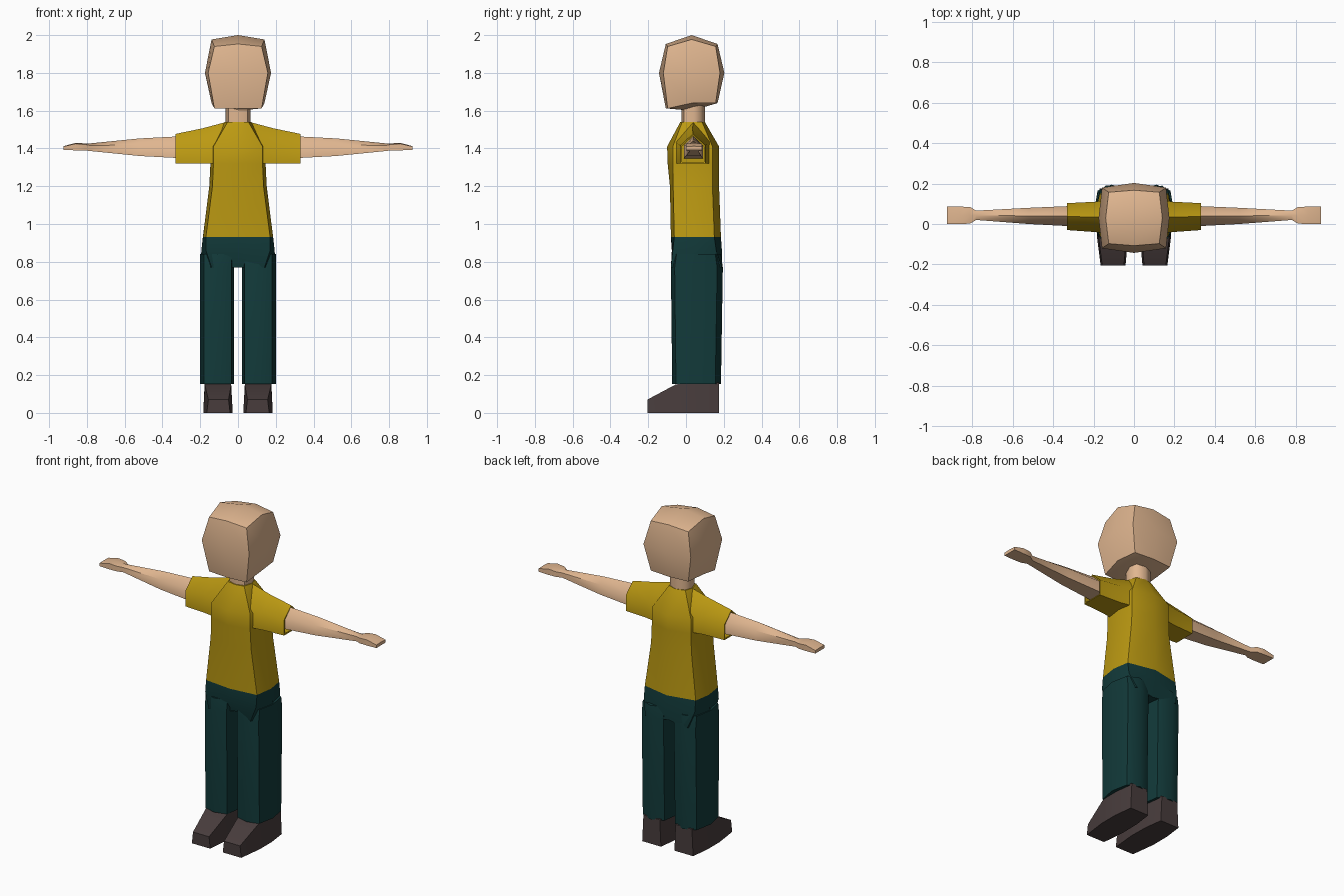
import bpy, bmesh, math

if "Cube" in bpy.data.objects:
    bpy.data.objects.remove(bpy.data.objects["Cube"])


def material(name, rgb):
    m = bpy.data.materials.new(name)
    m.diffuse_color = (*rgb, 1)
    m.use_nodes = True
    m.node_tree.nodes["Principled BSDF"].inputs["Base Color"].default_value = m.diffuse_color
    return m


SKIN = material("skin", (0.75, 0.47, 0.28))
YELLOW = material("shirt yellow", (0.50, 0.32, 0.006))
TEAL = material("trouser teal", (0.006, 0.042, 0.042))
BROWN = material("shoe brown", (0.065, 0.046, 0.046))


def finish(name, bm, mat, mirror=False, angle=50):
    bmesh.ops.recalc_face_normals(bm, faces=bm.faces)
    me = bpy.data.meshes.new(name)
    bm.to_mesh(me)
    bm.free()
    ob = bpy.data.objects.new(name, me)
    bpy.context.collection.objects.link(ob)
    me.materials.append(mat)
    if mirror:
        ob.modifiers.new("mirror", 'MIRROR').use_mirror_merge = False
    bpy.ops.object.select_all(action='DESELECT')
    bpy.context.view_layer.objects.active = ob
    ob.select_set(True)
    bpy.ops.object.shade_smooth_by_angle(angle=math.radians(angle))
    return ob


def loft(name, rings, mat, mirror=False, angle=50):
    """Skin a list of equal-length rings and cap both ends."""
    bm = bmesh.new()
    vs = [[bm.verts.new(p) for p in r] for r in rings]
    n = len(vs[0])
    for a, b in zip(vs, vs[1:]):
        for i in range(n):
            j = (i + 1) % n
            bm.faces.new((a[i], a[j], b[j], b[i]))
    bm.faces.new(vs[0])
    bm.faces.new(vs[-1])
    return finish(name, bm, mat, mirror, angle)


def body_ring(z, front, corner_x, corner_front, side_x, side_y, corner_back, back):
    """Eight-sided symmetric section of the trunk."""
    half = [(corner_x, corner_front), (side_x, side_y), (corner_x, corner_back)]
    pts = [(0, front)] + half + [(0, back)] + [(-x, y) for x, y in reversed(half)]
    return [(x, y, z) for x, y in pts]


def house_ring(x, y0, y1, z0, z1, z2):
    """Five-sided sleeve or arm section with a ridge on top."""
    return [(x, y0, z0), (x, y1, z0), (x, y1, z1), (x, (y0 + y1) / 2, z2), (x, y0, z1)]


# Head: a cube grid with two cells per side, pulled round
bm = bmesh.new()
bmesh.ops.create_cube(bm, size=2)
bmesh.ops.subdivide_edges(bm, edges=bm.edges[:], cuts=1, use_grid_fill=True)
for v in bm.verts:
    i, j, k = (round(c) for c in v.co)
    x = i * (0.175 if (j, k) == (0, 0) else 0.158 if k == 0 else 0.14 if j == 0 else 0.125)
    depth = 0.173 if (i, k) == (0, 0) else 0.15 if k == 0 else 0.137 if i == 0 else 0.127
    z = 1.80 + k * (0.2 if (i, j) == (0, 0) else 0.168)
    if k == 1 and j == 0 and i:
        z = 1.977
    elif k == 1 and j:
        z = 1.953 if i == 0 else 1.94
    elif k == -1 and (i or j):
        z = 1.612 if j == -1 else 1.64
    v.co = (x, 0.03 + j * depth, z)
finish("head", bm, SKIN, angle=40)

# Neck
loft("neck", [body_ring(z, -0.025, 0.05, -0.01, 0.066, 0.04, 0.08, 0.1)
              for z in (1.5, 1.66)], SKIN)

# Shirt trunk
loft("shirt", [
    body_ring(0.93, -0.08, 0.17, -0.062, 0.186, 0.05, 0.15, 0.185),
    body_ring(1.20, -0.085, 0.135, -0.068, 0.152, 0.05, 0.14, 0.175),
    body_ring(1.32, -0.097, 0.13, -0.07, 0.146, 0.045, 0.14, 0.175),
    body_ring(1.41, -0.1, 0.13, -0.07, 0.148, 0.04, 0.14, 0.175),
    body_ring(1.54, -0.03, 0.055, -0.02, 0.07, 0.035, 0.085, 0.1)], YELLOW)

# Sleeves, turned inwards at the cuff
loft("sleeve", [
    house_ring(0.07, -0.06, 0.135, 1.32, 1.44, 1.538),
    house_ring(0.19, -0.04, 0.11, 1.32, 1.425, 1.506),
    house_ring(0.33, -0.03, 0.103, 1.32, 1.415, 1.477),
    house_ring(0.328, -0.022, 0.095, 1.328, 1.41, 1.468),
    house_ring(0.27, -0.022, 0.095, 1.328, 1.41, 1.468)], YELLOW, True)

# Arms with mitten hands
loft("arm", [
    house_ring(0.25, -0.012, 0.09, 1.346, 1.415, 1.468),
    house_ring(0.33, -0.01, 0.088, 1.35, 1.415, 1.463),
    house_ring(0.52, 0.0, 0.08, 1.36, 1.42, 1.453),
    house_ring(0.78, 0.02, 0.066, 1.386, 1.415, 1.427),
    house_ring(0.81, 0.002, 0.084, 1.39, 1.421, 1.427),
    house_ring(0.86, 0.0, 0.086, 1.39, 1.425, 1.429),
    house_ring(0.925, 0.0, 0.086, 1.392, 1.410, 1.412)], SKIN, True)

# Trouser seat, dipping between the legs
loft("trouser_seat", [
    body_ring(0.93, -0.08, 0.17, -0.062, 0.186, 0.05, 0.15, 0.185),
    body_ring(0.86, -0.075, 0.17, -0.07, 0.194, 0.05, 0.16, 0.19),
    body_ring(0.77, -0.02, 0.14, -0.08, 0.199, 0.05, 0.19, 0.16)], TEAL)


# Trouser legs
def leg_ring(z, front, back):
    plan = [(0.02, 0.05), (0.035, front + 0.02), (0.11, front), (0.18, front + 0.02),
            (0.2, 0.05), (0.18, back - 0.03), (0.11, back), (0.035, back - 0.03)]
    return [(x, y, z) for x, y in plan]


loft("trouser_leg", [leg_ring(0.152, -0.073, 0.185), leg_ring(0.77, -0.08, 0.195),
                     leg_ring(0.84, -0.07, 0.185)], TEAL, True)


# Shoes: blocky heel, sloped toe
def shoe_ring(y, x0, x1, top):
    return [(x0, y, 0), (x1, y, 0), (x1 - 0.008, y, top), (x0 + 0.008, y, top)]


loft("shoe", [shoe_ring(-0.205, 0.042, 0.165, 0.07), shoe_ring(-0.055, 0.028, 0.184, 0.15),
              shoe_ring(0.06, 0.03, 0.184, 0.17), shoe_ring(0.175, 0.045, 0.17, 0.16)],
     BROWN, True, 35)
